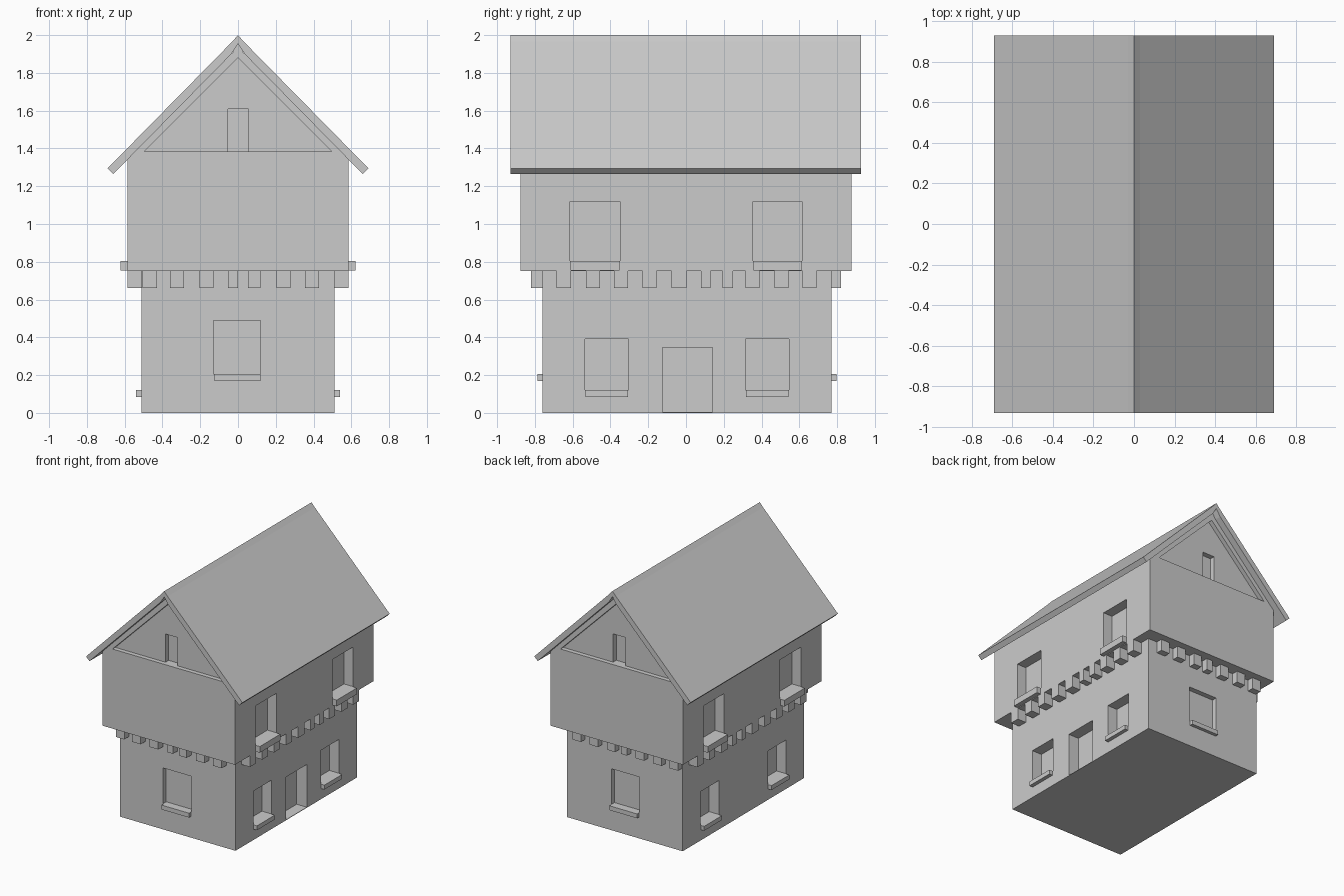
import bpy

if "Cube" in bpy.data.objects:
    bpy.data.objects.remove(bpy.data.objects["Cube"])


def new_object(name, verts, faces):
    mesh = bpy.data.meshes.new(name)
    mesh.from_pydata(verts, [], faces)
    ob = bpy.data.objects.new(name, mesh)
    bpy.context.collection.objects.link(ob)
    return ob


def prism(name, profile, y0, y1):
    """Extrude an anticlockwise (x, z) profile from y0 to y1."""
    n = len(profile)
    verts = [(x, y0, z) for x, z in profile] + [(x, y1, z) for x, z in profile]
    faces = [tuple(range(n)), tuple(range(2 * n - 1, n - 1, -1))]
    faces += [(i, i + n, (i + 1) % n + n, (i + 1) % n) for i in range(n)]
    return new_object(name, verts, faces)


def box(name, x, y, z):
    (x0, x1), (y0, y1), (z0, z1) = sorted(x), sorted(y), sorted(z)
    return prism(name, [(x0, z0), (x1, z0), (x1, z1), (x0, z1)], y0, y1)


def cut(target, cutter):
    cutter.hide_render = True
    mod = target.modifiers.new("cut", 'BOOLEAN')
    mod.operation = 'DIFFERENCE'
    mod.solver = 'EXACT'
    mod.object = cutter
    bpy.context.view_layer.objects.active = target
    bpy.ops.object.modifier_apply(modifier=mod.name)
    bpy.data.objects.remove(cutter, do_unlink=True)


# Ground floor and the wider upper storey with its gable
LX, LY0, LY1 = 0.51, -0.76, 0.77
UX, UY = 0.585, 0.875
lower = box("ground_floor", (-LX, LX), (LY0, LY1), (0, 0.755))
upper = prism("upper_floor", [(-UX, 0.75), (UX, 0.75), (UX, 1.35), (0.03, 1.905),
                              (0, 1.96), (-0.03, 1.905), (-UX, 1.35)], -UY, UY)

# Side windows with sills, on both long walls
for s in (-1, 1):
    for y0, y1 in ((-0.535, -0.305), (0.315, 0.545)):
        cut(lower, box("cutter", (s * 0.425, s * 0.6), (y0, y1), (0.12, 0.39)))
        box("lower_side_sill", (s * 0.48, s * 0.54), (y0 + 0.003, y1 - 0.003), (0.085, 0.12))
    for y0, y1 in ((-0.615, -0.35), (0.355, 0.615)):
        cut(upper, box("cutter", (s * 0.505, s * 0.7), (y0, y1), (0.805, 1.12)))
        box("upper_side_sill", (s * 0.55, s * 0.621), (y0 + 0.003, y1 - 0.003), (0.755, 0.805))

# Door recess on the right wall
cut(lower, box("cutter", (0.42, 0.6), (-0.125, 0.14), (0.004, 0.345)))

# End walls: window, sill, gable recess and attic window
for s, wall in ((-1, LY0), (1, LY1)):
    cut(lower, box("cutter", (-0.13, 0.12), (wall - s * 0.04, wall + s * 0.1), (0.205, 0.49)))
    box("end_sill", (-0.125, 0.118), (wall - s * 0.03, wall + s * 0.026), (0.17, 0.205))
    ys = sorted((s * (UY - 0.035), s * (UY + 0.1)))
    cut(upper, prism("cutter", [(-0.495, 1.385), (0.495, 1.385), (0, 1.88)], *ys))
    cut(upper, box("cutter", (-0.052, 0.055), (s * (UY - 0.075), s * (UY + 0.1)), (1.385, 1.61)))

# Corbels under the overhang
end_rows = ((-0.505, -0.43), (-0.36, -0.285), (-0.205, -0.13), (-0.053, 0),
            (0.053, 0.12), (0.203, 0.277), (0.354, 0.43))
side_rows = ((-0.685, -0.61), (-0.53, -0.455), (-0.382, -0.308), (-0.23, -0.155), (-0.077, 0.003),
             (0.08, 0.13), (0.193, 0.25), (0.315, 0.39), (0.468, 0.542), (0.617, 0.69))
for s, wall in ((-1, LY0), (1, LY1)):
    for span in end_rows:
        box("end_corbel", span, (wall - s * 0.03, s * 0.82), (0.66, 0.752))
    for span in side_rows:
        box("side_corbel", (s * 0.48, s * 0.585), span, (0.66, 0.752))

# Roof: two thick slopes with a slightly raised ridge
right = [(0.69, 1.295), (0.03, 1.966)]
under = [(0.66, 1.265), (0.035, 1.9)]
profile = ([(0, 1.955), under[1], under[0]] + right + [(0, 2.0)])[::1]
profile += [(-x, z) for x, z in right[::-1]] + [(-x, z) for x, z in under]
prism("roof", profile, -0.93, 0.927)
